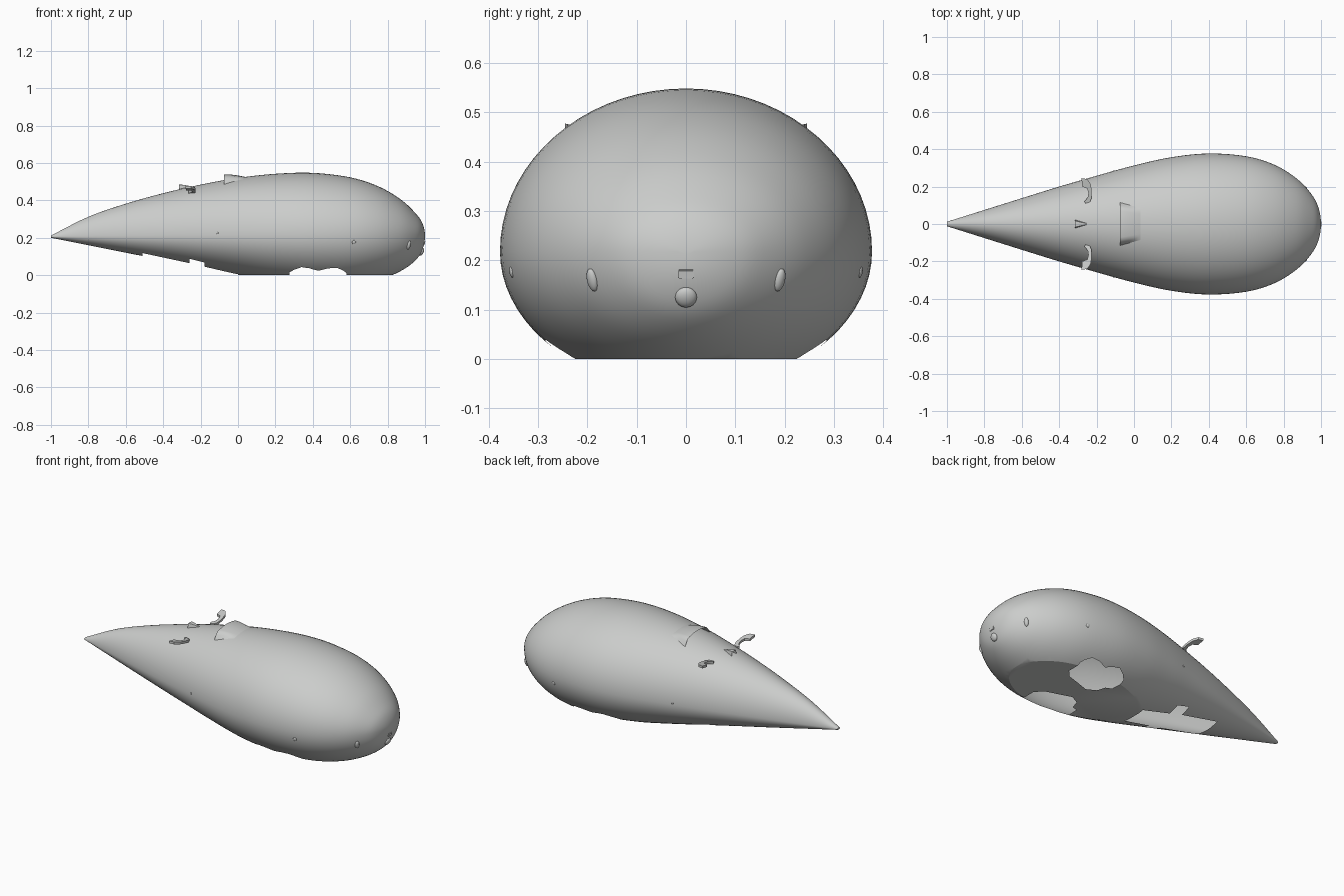
import bpy, bmesh, math
from mathutils import Vector
from mathutils.bvhtree import BVHTree

if "Cube" in bpy.data.objects:
    bpy.data.objects.remove(bpy.data.objects["Cube"])

grey = bpy.data.materials.new("light_grey")
grey.diffuse_color = (0.6, 0.61, 0.6, 1)
grey.use_nodes = True
grey.node_tree.nodes["Principled BSDF"].inputs["Base Color"].default_value = grey.diffuse_color


def make(name, bm, angle=35):
    bmesh.ops.recalc_face_normals(bm, faces=bm.faces)
    me = bpy.data.meshes.new(name)
    bm.to_mesh(me)
    bm.free()
    me.materials.append(grey)
    ob = bpy.data.objects.new(name, me)
    bpy.context.collection.objects.link(ob)
    bpy.ops.object.select_all(action='DESELECT')
    ob.select_set(True)
    bpy.context.view_layer.objects.active = ob
    bpy.ops.object.shade_smooth_by_angle(angle=math.radians(angle))
    return ob


def prism(name, outline, z_low, z_high):
    """Extruded outline; z_low and z_high are functions of y."""
    bm = bmesh.new()
    lo = [bm.verts.new((x, y, z_low(y))) for x, y in outline]
    hi = [bm.verts.new((x, y, z_high(y))) for x, y in outline]
    bm.faces.new(lo)
    bm.faces.new(hi)
    n = len(outline)
    for i in range(n):
        j = (i + 1) % n
        bm.faces.new((lo[i], lo[j], hi[j], hi[i]))
    return make(name, bm)


# Body stations: x, top z, bottom z, half width
ROWS = [(-1, .212, .2, .012), (-.8, .312, .16, .075), (-.6, .382, .12, .138),
        (-.4, .438, .081, .2), (-.2, .484, .04, .258), (0, .52, -.002, .313),
        (.2, .542, -.04, .357), (.4, .547, -.06, .377), (.6, .523, -.057, .362),
        (.75, .475, -.027, .317), (.87, .405, .022, .243), (.95, .33, .08, .158),
        (.987, .275, .14, .085), (1, .21, .21, 0)]
first = tuple(2 * a - b for a, b in zip(ROWS[0], ROWS[1]))
pts = [first] + ROWS + [(.987, .14, .275, -.085)]


def spline(a, b, c, d, t):
    return .5 * (2 * b + (c - a) * t + (2 * a - 5 * b + 4 * c - d) * t * t
                 + (3 * b - a - 3 * c + d) * t ** 3)


stations = []
STEPS, SEG = 5, 72
for i in range(1, len(pts) - 2):
    for s in range(STEPS):
        stations.append([spline(*q, s / STEPS) for q in zip(*pts[i - 1:i + 3])])

bm = bmesh.new()
rings = []
for x, top, bot, hw in stations:
    mid = min(max(.206 + .012 * min(x + 1, 1), bot + .001), top - .001)
    ring = []
    for k in range(SEG):
        a = 2 * math.pi * k / SEG
        h = top - mid if math.sin(a) > 0 else mid - bot
        ring.append(bm.verts.new((x, hw * math.cos(a), mid + h * math.sin(a))))
    rings.append(ring)
for r0, r1 in zip(rings, rings[1:]):
    for k in range(SEG):
        j = (k + 1) % SEG
        bm.faces.new((r0[k], r0[j], r1[j], r1[k]))
bm.faces.new(rings[0])
tip = bm.verts.new((1, 0, .212))
for k in range(SEG):
    bm.faces.new((rings[-1][k], rings[-1][(k + 1) % SEG], tip))
# Flat underside
bmesh.ops.bisect_plane(bm, geom=bm.verts[:] + bm.edges[:] + bm.faces[:],
                       plane_co=(0, 0, 0), plane_no=(0, 0, -1), clear_outer=True)
bmesh.ops.holes_fill(bm, edges=[e for e in bm.edges if e.is_boundary], sides=0)
bmesh.ops.recalc_face_normals(bm, faces=bm.faces)
tree = BVHTree.FromBMesh(bm)
body = make("body_shell", bm, 25)

# Openings underneath: two wheel openings and the tail belly opening
CAP = .15
wheel = [(.54, .105), (.46, .08), (.385, .055), (.33, .085), (.315, .135), (.28, .15),
         (.275, .24), (.30, .265), (.34, .288), (.38, .285), (.43, .27), (.48, .285),
         (.53, .285), (.565, .262), (.58, .24), (.58, .15)]
half = [(0, .075), (-.18, .085), (-.18, .15), (-.26, .15), (-.26, .09), (-.51, .085)]
belly = half + [(x, -y) for x, y in reversed(half)]
cuts = [("wheel_cutter_left", wheel), ("wheel_cutter_right", [(x, -y) for x, y in wheel]),
        ("belly_cutter", belly)]
for name, outline in cuts:
    cutter = prism(name, outline, lambda y: -.1, lambda y: CAP)
    cutter.hide_render = True
    cutter.hide_set(True)
    mod = body.modifiers.new(name, 'BOOLEAN')
    mod.operation = 'DIFFERENCE'
    mod.solver = 'EXACT'
    mod.object = cutter
    bpy.context.view_layer.objects.active = body
    bpy.ops.object.modifier_apply(modifier=mod.name)
    bpy.data.objects.remove(cutter)

# Keep only the thin skin: drop the walls and caps left by the cutters
bm = bmesh.new()
bm.from_mesh(body.data)
drop = []
for f in bm.faces:
    c = f.calc_center_median()
    cap = all(abs(v.co.z - CAP) < 1e-4 for v in f.verts)
    wall = c.z < CAP and f.normal.z > -.02 and abs(c.y) < .32 and -.6 < c.x < .7
    if cap or wall:
        drop.append(f)
bmesh.ops.delete(bm, geom=drop, context='FACES')
bm.to_mesh(body.data)
bm.free()


def top_z(x, y):
    return tree.ray_cast(Vector((x, y, 2)), Vector((0, 0, -1)))[0].z


# Roof vents, open toward the tail
def vent(name, x0, x1, w0, w1, height):
    bm = bmesh.new()
    nu, nv = 8, 16
    grid = []
    for i in range(nu + 1):
        u = i / nu
        x, w = x0 + (x1 - x0) * u, w0 + (w1 - w0) * u
        row = []
        for k in range(nv + 1):
            v = 2 * k / nv - 1
            rise = height * (1 - u ** 1.3) * min(1, (1 - abs(v)) * 5)
            row.append(bm.verts.new((x, w * v, top_z(x, w * v) + rise + .001)))
        grid.append(row)
    for a, b in zip(grid, grid[1:]):
        for k in range(nv):
            bm.faces.new((a[k], b[k], b[k + 1], a[k + 1]))
    return make(name, bm)


vent("roof_vent", -.075, .035, .115, .085, .03)
vent("small_roof_vent", -.315, -.25, .022, .003, .024)

# Curved side arms on the rear roof
arm = [(-.28, .245), (-.25, .24), (-.232, .215), (-.226, .18), (-.226, .14), (-.235, .118),
       (-.26, .11), (-.265, .122), (-.248, .14), (-.244, .165), (-.25, .19), (-.278, .2)]
for side, tag in ((1, "left"), (-1, "right")):
    prism("side_arm_" + tag, [(x, side * y) for x, y in arm],
          lambda y: .436 + .2 * (abs(y) - .11), lambda y: .45 + .2 * (abs(y) - .11))


# Small fittings placed flush on the skin
def fitting(name, origin, direction, size, rounded):
    loc, nor = tree.ray_cast(Vector(origin), Vector(direction))[:2]
    bm = bmesh.new()
    if rounded:
        bmesh.ops.create_uvsphere(bm, u_segments=24, v_segments=12, radius=1)
    else:
        bmesh.ops.create_cube(bm, size=2)
    bmesh.ops.scale(bm, vec=size, verts=bm.verts)
    if not rounded:
        bmesh.ops.bevel(bm, geom=bm.edges[:], offset=min(size) * .4, segments=2,
                        affect='EDGES')
    ob = make(name, bm)
    ob.location = loc
    ob.rotation_euler = nor.to_track_quat('X', 'Z').to_euler()


fitting("nose_lamp", (2, 0, .125), (-1, 0, 0), (.012, .022, .022), True)
fitting("nose_plate", (2, 0, .172), (-1, 0, 0), (.004, .016, .009), False)
for side, tag in ((1, "left"), (-1, "right")):
    fitting("front_light_" + tag, (2, side * .19, .16), (-1, 0, 0), (.009, .012, .024), True)
    fitting("side_marker_" + tag, (.62, side * 2, .176), (0, -side, 0), (.004, .01, .011), True)
    fitting("side_stud_" + tag, (-.11, side * 2, .225), (0, -side, 0), (.003, .005, .006), True)
